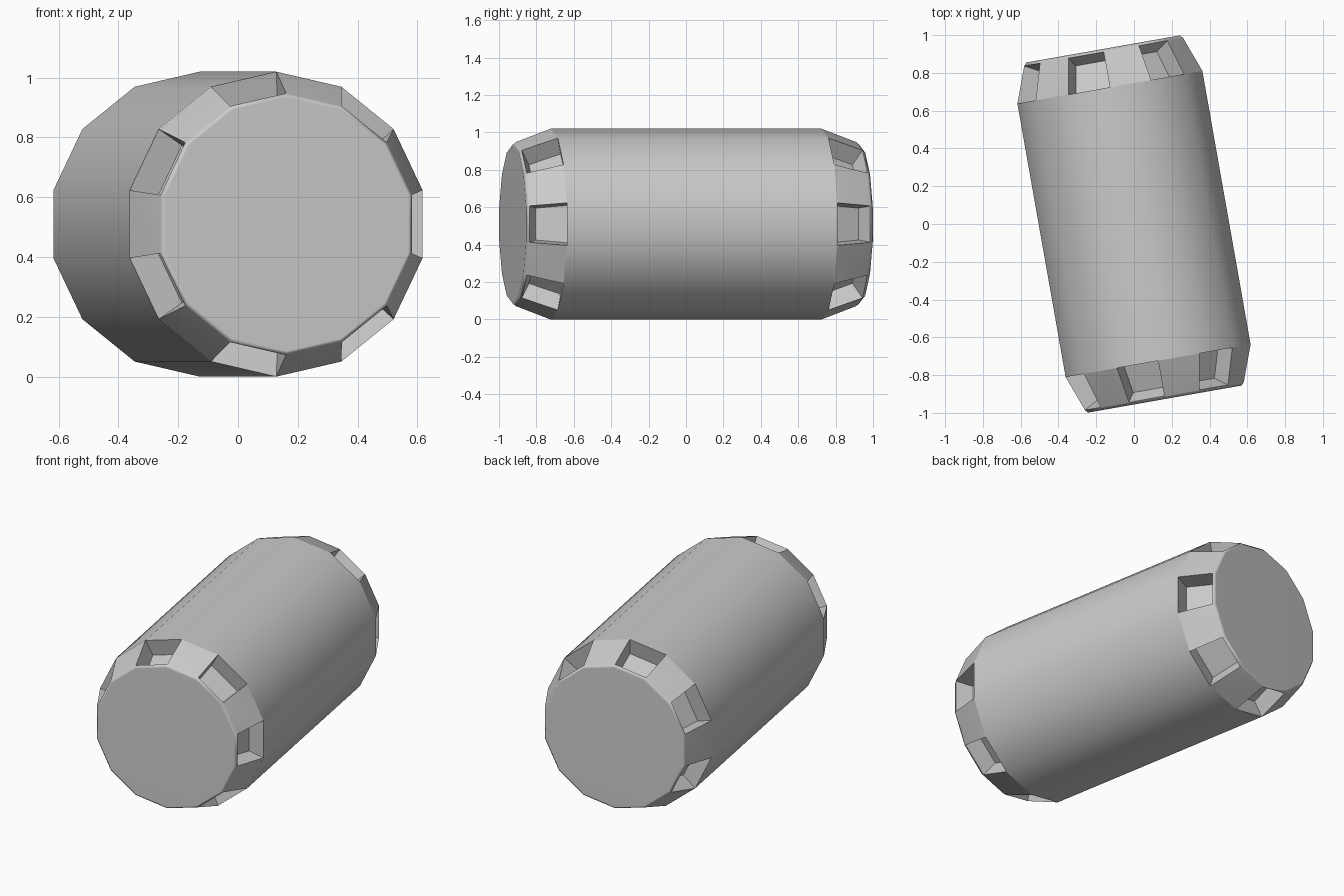
import bpy, bmesh
from math import sin, cos, pi, radians
from mathutils import Matrix

if "Cube" in bpy.data.objects:
    bpy.data.objects.remove(bpy.data.objects["Cube"])

SIDES = 14
# (radius, distance along the axis) from one end cap to the other
HALF = [(0.51, 0.735), (0.438, 0.925), (0.424, 0.941)]
PROFILE = [(r, -t) for r, t in reversed(HALF)] + HALF

bm = bmesh.new()

# Barrel body: rings swept along the y axis, first vertex at the top
rings = []
for r, t in PROFILE:
    rings.append([bm.verts.new((r * sin(2 * pi * j / SIDES), t, r * cos(2 * pi * j / SIDES)))
                  for j in range(SIDES)])
pocket_faces, rim_pairs = [], []
for i in range(len(rings) - 1):
    for j in range(SIDES):
        k = (j + 1) % SIDES
        f = bm.faces.new((rings[i][j], rings[i][k], rings[i + 1][k], rings[i + 1][j]))
        if i in (1, 3) and j % 2 == 1:
            pocket_faces.append(f)
        if i in (2, 3):
            rim_pairs.append((rings[i][j], rings[i][k]))

# Flat end caps
bm.faces.new(rings[0])
bm.faces.new(rings[-1])
bmesh.ops.recalc_face_normals(bm, faces=bm.faces[:])

# Sunken pockets in every other chamfer face
walls = bmesh.ops.inset_individual(bm, faces=pocket_faces, thickness=0.018, depth=-0.1)["faces"]

# Smooth shading with crisp pockets and rims
for f in bm.faces:
    f.smooth = True
for f in walls:
    for e in f.edges:
        e.smooth = False
for a, b in rim_pairs:
    e = bm.edges.get((a, b))
    if e:
        e.smooth = False

# Turn the barrel about z and rest it on the ground
bm.transform(Matrix.Translation((0, 0, 0.51)) @ Matrix.Rotation(radians(10), 4, 'Z'))

mesh = bpy.data.meshes.new("barrel")
bm.to_mesh(mesh)
bm.free()
barrel = bpy.data.objects.new("barrel", mesh)
bpy.context.collection.objects.link(barrel)
wn = barrel.modifiers.new("even_shading", 'WEIGHTED_NORMAL')
wn.keep_sharp = True
